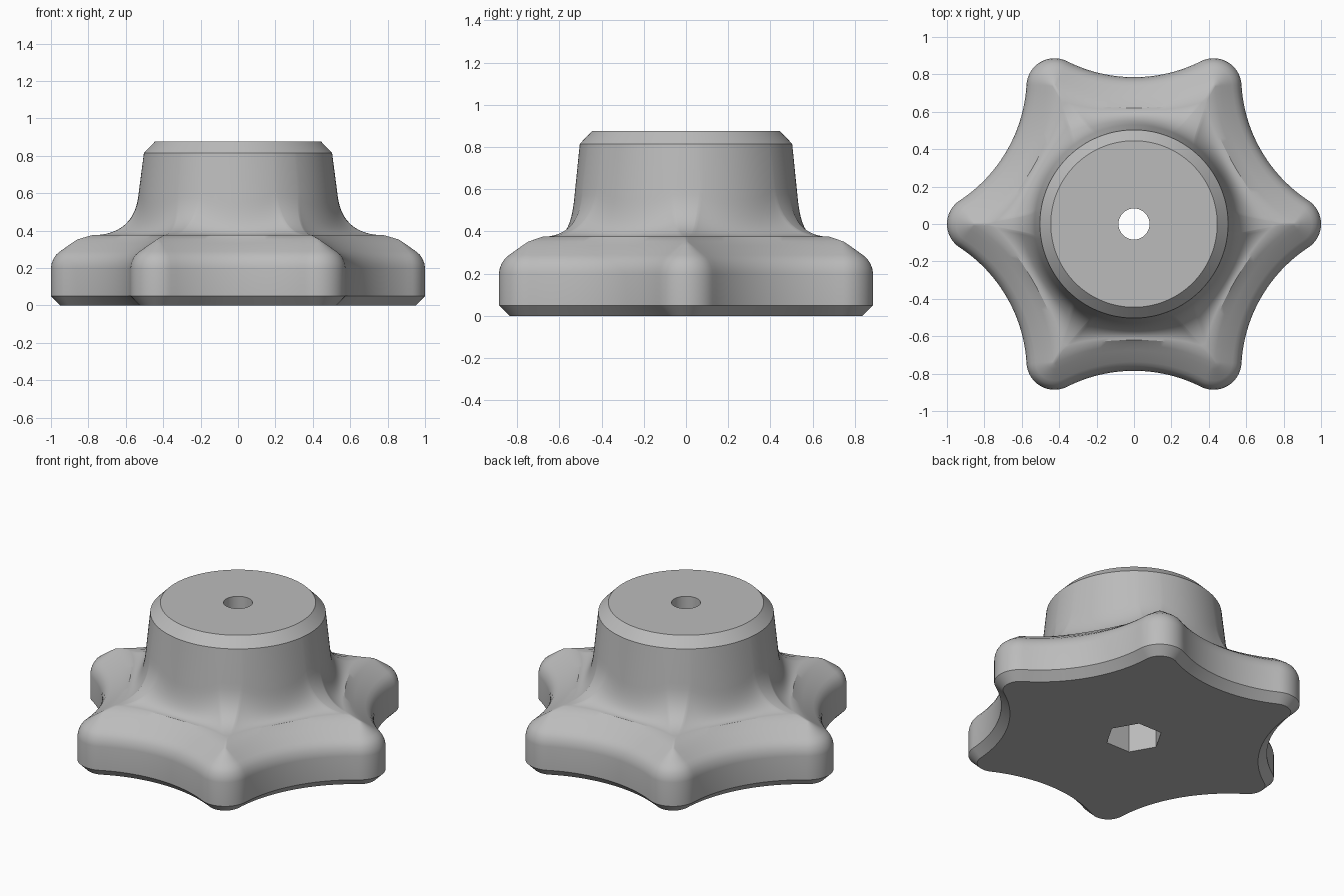
import bpy
import bmesh
from math import sin, cos, pi, radians, hypot, atan2

old = bpy.data.objects.get("Cube")
if old:
    bpy.data.objects.remove(old, do_unlink=True)

LOBES = 6
TIP_CENTRE, TIP_R = 0.85, 0.15        # rounded lobe tips
SCOOP_CENTRE, SCOOP_R = 1.58, 0.795   # hollow between lobes
TANGENT = radians(56.7)               # where tip meets hollow
TIP_STEPS, SCOOP_STEPS = 8, 12
HEX_R, HOLE_R, POCKET_Z = 0.165, 0.083, 0.4
RIM_INSET, PLATEAU_Z = 0.14, 0.375


def rim_point(half_column, inset):
    """Point on half a lobe outline, moved inward by inset."""
    if half_column <= TIP_STEPS:
        n = TANGENT * half_column / TIP_STEPS
        r = TIP_R - inset
        return TIP_CENTRE + r * cos(n), r * sin(n)
    t = (half_column - TIP_STEPS) / SCOOP_STEPS
    n = TANGENT + (pi / 6 - TANGENT) * t
    r = SCOOP_R + inset
    return (SCOOP_CENTRE * cos(pi / 6) - r * cos(n),
            SCOOP_CENTRE * sin(pi / 6) - r * sin(n))


def polar(column, inset):
    """Angle and radius of a column of the full outline."""
    lobe, half = column
    x, y = rim_point(abs(half), inset)
    if half < 0:
        y = -y
    return lobe * 2 * pi / LOBES + atan2(y, x), hypot(x, y)


HALF = TIP_STEPS + SCOOP_STEPS
columns = [(lobe, h) for lobe in range(LOBES) for h in range(1 - HALF, HALF + 1)]


def column_profile(column):
    """Closed profile of one column as angle, radius, height."""
    pts = []
    # grip: bottom chamfer, wall, rounded shoulder and slope
    for inset, z in ((0.05, 0), (0, 0.05), (0, 0.2), (0.004, 0.225), (0.014, 0.25),
                     (0.028, 0.271), (0.048, 0.288), (0.11, 0.332), (RIM_INSET, 0.352)):
        pts.append((*polar(column, inset), z))
    # sweeping fillet from lobes into the hub
    rim_a, rim_r = polar(column, RIM_INSET)
    base_a, _ = polar(column, 0)
    start = 0.62 + 0.75 * (rim_r - 0.645)
    reach = (rim_r - 0.645) / 0.215
    end_z = 0.55 + 0.06 * reach
    steps = 12
    for i in range(steps + 1):
        t = i / steps
        k0, k1, k2 = (1 - t) ** 2, 2 * t * (1 - t), t * t
        pts.append((rim_a + (base_a - rim_a) * t,
                    k0 * start + k1 * 0.548 + k2 * 0.53,
                    (k0 + k1) * PLATEAU_Z + k2 * end_z))
    # hub top, round bore
    for r, z in ((0.503, 0.815), (0.445, 0.875), (HOLE_R, 0.875), (HOLE_R, POCKET_Z)):
        pts.append((base_a, r, z))
    # hexagonal pocket with corners facing the lobes
    off = abs(base_a - column[0] * 2 * pi / LOBES)
    hex_r = HEX_R * cos(pi / 6) / cos(pi / 6 - off)
    pts += [(base_a, hex_r, POCKET_Z), (base_a, hex_r, 0)]
    return pts


# knob mesh: a grid closed both around and along the profile
bm = bmesh.new()
grid = [[bm.verts.new((r * cos(a), r * sin(a), z)) for a, r, z in column_profile(c)]
        for c in columns]
for i, col in enumerate(grid):
    nxt = grid[(i + 1) % len(grid)]
    for j in range(len(col)):
        k = (j + 1) % len(col)
        bm.faces.new((col[j], nxt[j], nxt[k], col[k]))
bmesh.ops.recalc_face_normals(bm, faces=bm.faces)
mesh = bpy.data.meshes.new("knob")
bm.to_mesh(mesh)
bm.free()

# single grey finish
grey = bpy.data.materials.new("plain_grey")
grey.use_nodes = True
colour = (0.5, 0.5, 0.5, 1)
grey.diffuse_color = colour
grey.node_tree.nodes["Principled BSDF"].inputs["Base Color"].default_value = colour
mesh.materials.append(grey)

knob = bpy.data.objects.new("knob", mesh)
bpy.context.collection.objects.link(knob)
bpy.context.view_layer.objects.active = knob
knob.select_set(True)
bpy.ops.object.shade_smooth_by_angle(angle=radians(30))
